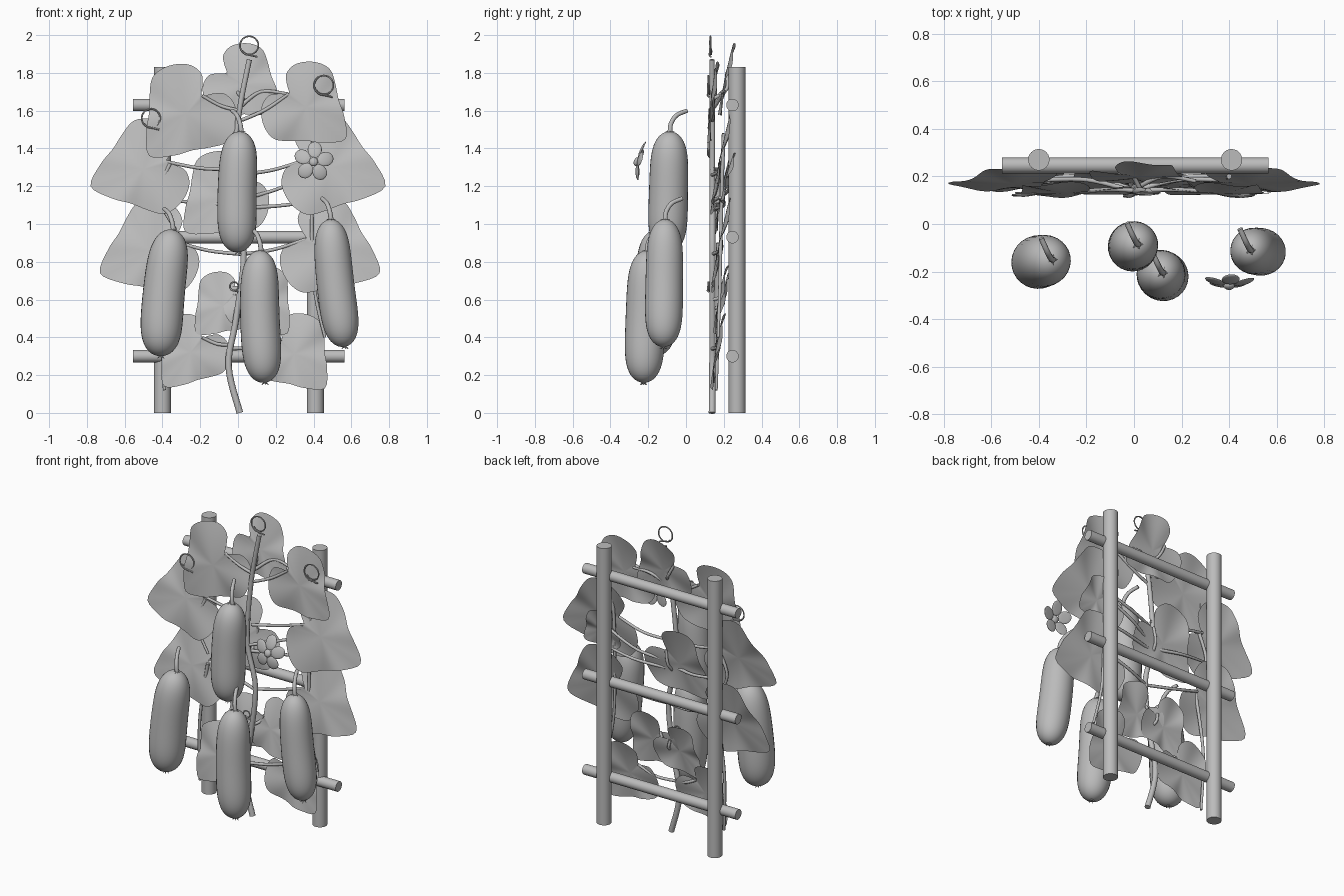
import bpy, bmesh, math
from mathutils import Vector

if "Cube" in bpy.data.objects:
    bpy.data.objects.remove(bpy.data.objects["Cube"])

grey = bpy.data.materials.new("neutral grey")
grey.diffuse_color = (0.5, 0.5, 0.5, 1)
grey.use_nodes = True
grey.node_tree.nodes["Principled BSDF"].inputs["Base Color"].default_value = grey.diffuse_color


def finish(bm, name, angle=50):
    bmesh.ops.recalc_face_normals(bm, faces=bm.faces)
    me = bpy.data.meshes.new(name)
    bm.to_mesh(me)
    bm.free()
    ob = bpy.data.objects.new(name, me)
    bpy.context.collection.objects.link(ob)
    me.materials.append(grey)
    bpy.ops.object.select_all(action='DESELECT')
    ob.select_set(True)
    bpy.context.view_layer.objects.active = ob
    bpy.ops.object.shade_smooth_by_angle(angle=math.radians(angle))
    return ob


def spline(pts, n=6, closed=False):
    """Catmull-Rom curve through the points."""
    p = [Vector(q) for q in pts]
    k = len(p)
    out = []
    for i in range(k if closed else k - 1):
        if closed:
            a, b, c, d = (p[(i + j) % k] for j in (-1, 0, 1, 2))
        else:
            a, b, c, d = p[max(i - 1, 0)], p[i], p[i + 1], p[min(i + 2, k - 1)]
        for s in range(n):
            t = s / n
            out.append(0.5 * (2 * b + (c - a) * t + (2 * a - 5 * b + 4 * c - d) * t * t
                              + (3 * b - a - 3 * c + d) * t ** 3))
    return out if closed else out + [p[-1]]


def sweep(bm, path, radius, sides=10):
    """Capped tube along a path; radius is a function of 0..1."""
    path = [Vector(q) for q in path]
    n = Vector((0.3, 1, 0.2))
    rings = []
    for i, q in enumerate(path):
        t = (path[min(i + 1, len(path) - 1)] - path[max(i - 1, 0)]).normalized()
        n = (n - t * n.dot(t)).normalized()
        b = t.cross(n)
        r = radius(i / (len(path) - 1))
        rings.append([bm.verts.new(q + r * (n * math.cos(a) + b * math.sin(a)))
                      for a in (2 * math.pi * k / sides for k in range(sides))])
    for A, B in zip(rings, rings[1:]):
        for k in range(sides):
            bm.faces.new((A[k], A[(k + 1) % sides], B[(k + 1) % sides], B[k]))
    bm.faces.new(rings[0])
    bm.faces.new(rings[-1])


def tube(name, pts, r, sides=10, end=None, smooth=True):
    bm = bmesh.new()
    end = r if end is None else end
    sweep(bm, spline(pts) if smooth else pts, lambda t: r + (end - r) * t, sides)
    return finish(bm, name)


# Trellis: two posts and three rungs
for x in (-0.40, 0.41):
    tube("trellis_post", [(x, 0.27, 0), (x, 0.27, 1.83)], 0.045, 24, smooth=False)
for z in (0.30, 0.93, 1.63):
    tube("trellis_rung", [(-0.555, 0.246, z), (0.565, 0.246, z)], 0.033, 20, smooth=False)

# Main vine
tube("main_vine", [(0.01, 0.138, 0), (-0.05, 0.14, 0.25), (-0.01, 0.14, 0.5), (0.03, 0.14, 0.85),
                   (-0.03, 0.14, 1.15), (0.0, 0.14, 1.55), (0.06, 0.138, 1.87)], 0.018, 12, 0.014)

# Leaf: half outline (along tip axis, across), mirrored
HALF = [(-.1, .08), (-.2, .19), (-.19, .36), (-.07, .51), (.09, .6), (.25, .61),
        (.42, .5), (.59, .36), (.79, .23)]
OUTLINE = [(0, 0, 0)] + [(u, v, 0) for u, v in HALF] + [(1, 0, 0)] + [(u, -v, 0) for u, v in HALF[::-1]]
RINGS = 6


def leaf(notch, tip, y, lean):
    a, axis = Vector(notch), Vector(tip) - Vector(notch)
    side = Vector((-axis.y, axis.x))
    mid = a + axis * 0.35
    bm = bmesh.new()

    def place(u, v, f, ang):
        p = a + axis * u + side * v
        ripple = 0.010 * f * f * math.cos(5 * ang) - 0.008 * (1 - f * f)
        return bm.verts.new((p.x, y + lean * (p.y - mid.y) + ripple + 0.015 * abs(v) * f, p.y))

    edge = spline(OUTLINE, 4, True)
    c = Vector((0.3, 0, 0))
    centre = place(c.x, 0, 0, 0)
    rings = []
    for j in range(1, RINGS + 1):
        f = j / RINGS
        rings.append([])
        for e in edge:
            d = e - c
            q = c + d * f
            rings[-1].append(place(q.x, q.y, f, math.atan2(d.y, d.x)))
    m = len(edge)
    for k in range(m):
        bm.faces.new((centre, rings[0][k], rings[0][(k + 1) % m]))
        for A, B in zip(rings, rings[1:]):
            bm.faces.new((A[k], B[k], B[(k + 1) % m], A[(k + 1) % m]))
    finish(bm, "leaf", 60)


# Leaves with stalks: notch (x, z), tip (x, z), depth, lean, stalk start on the vine (x, z)
LEAVES = [
    ((-.19, 1.68), (-.47, 1.36), .135, .10, (.01, 1.60)),
    ((.27, 1.69), (.57, 1.45), .135, .10, (.02, 1.55)),
    ((-.06, 1.80), (.22, 1.60), .205, .20, (.03, 1.66)),
    ((-.38, 1.33), (-.78, 1.2), .175, .20, (-.01, 1.29)),
    ((.36, 1.34), (.78, 1.2), .175, .20, (0, 1.26)),
    ((-.34, .91), (-.73, .74), .175, .20, (.02, .84)),
    ((.36, .92), (.75, .74), .175, .20, (.02, .84)),
    ((-.19, .40), (-.39, .14), .16, .16, (-.03, .36)),
    ((.23, .39), (.46, .13), .16, .16, (-.03, .34)),
    ((-.02, .63), (-.22, .42), .185, .20, (0, .55)),
    ((.06, .66), (.26, .42), .175, .18, (.01, .60)),
    ((.01, 1.22), (-.28, .96), .185, .20, (-.02, 1.06)),
    ((.41, 1.27), (.60, 1.14), .215, .25, (-.02, 1.12)),
]
for notch, tip, y, lean, root in LEAVES:
    leaf(notch, tip, y, lean)
    mx, mz = (notch[0] + root[0]) / 2, (notch[1] + root[1]) / 2
    tube("leaf_stalk", [(root[0], .14, root[1]), (mx, y + .01, mz - .015),
                        (notch[0], y + lean * .05, notch[1])], 0.010, 8, 0.009)

# Side shoots wandering across the trellis
SHOOTS = [
    [(-.02, .15, 1.1), (-.2, .2, 1.11), (-.38, .19, 1.13)],
    [(-.02, .15, 1.08), (.25, .2, 1.10), (.52, .18, 1.14)],
    [(-.36, .18, 1.32), (-.42, .17, 1.15), (-.33, .16, .97)],
    [(.40, .2, 1.48), (.39, .19, 1.2), (.40, .18, .7), (.46, .17, .4)],
    [(-.34, .17, .9), (-.4, .17, .5), (-.39, .16, .12)],
    [(.01, .15, 1.62), (.12, .2, 1.7), (.26, .18, 1.69)],
]
for pts in SHOOTS:
    tube("side_shoot", pts, 0.011, 8, 0.008)


# Fruits: swept bodies with a curved stem, calyx star and dried blossom tip
def fruit(top, bottom, r, bow):
    top, bottom = Vector(top), Vector(bottom)
    mid = (top + bottom) / 2 + Vector((bow, 0, 0))
    path = []
    for i in range(33):
        t = (1 - math.cos(math.pi * i / 32)) / 2
        path.append(top * (1 - t) ** 2 + (2 * mid - (top + bottom) / 2) * 2 * t * (1 - t) + bottom * t * t)

    def radius(s):
        t = (1 - math.cos(math.pi * s)) / 2
        return max(0.004, r * (0.95 + 0.07 * t) * (1 - abs(2 * t - 1) ** 4.5) ** 0.5)
    bm = bmesh.new()
    sweep(bm, path, radius, 28)
    finish(bm, "fruit_body", 60)
    tube("fruit_stem", [top + Vector((.004, 0, -.01)), top + Vector((-.004, .005, .04)),
                        top + Vector((-.02, .035, .085)), top + Vector((-.045, .09, .11))], 0.013, 10, 0.011)
    bm = bmesh.new()
    for k in range(5):
        a = 2 * math.pi * k / 5
        d = Vector((math.cos(a), math.sin(a), 0))
        sweep(bm, [top, top + d * .025 + Vector((0, 0, -.002))], lambda t: .007 - .006 * t, 6)
        sweep(bm, [bottom + Vector((0, 0, .006)), bottom + d * .02 + Vector((0, 0, -.012))],
              lambda t: .007 - .006 * t, 6)
    finish(bm, "fruit_calyx")


fruit((.015, -.085, 1.49), (.0, -.10, .85), .105, -.012)
fruit((-.345, -.15, .97), (-.41, -.165, .30), .113, -.015)
fruit((.12, -.205, .86), (.142, -.225, .16), .106, -.015)
fruit((.49, -.11, 1.025), (.565, -.12, .35), .101, -.012)

# Five-petalled flower
F = Vector((.40, -.245, 1.33))
bm = bmesh.new()


def blob(loc, scale, turn=0.0):
    vs = bmesh.ops.create_uvsphere(bm, u_segments=14, v_segments=8, radius=1)["verts"]
    for v in vs:
        p = Vector((v.co.x * scale[0], v.co.y * scale[1], v.co.z * scale[2]))
        u, w = p.x, p.z
        p.x, p.z = u * math.cos(turn) - w * math.sin(turn), u * math.sin(turn) + w * math.cos(turn)
        p += loc
        out = math.hypot(p.x, p.z)
        p.y += 0.2 * p.z + 2.0 * out * out - 0.012
        v.co = p + F


for k in range(5):
    a = math.pi / 2 - 0.1 + 2 * math.pi * k / 5
    blob(Vector((math.cos(a), 0, math.sin(a))) * .064, (.044, .007, .038), a)
blob(Vector((0, -.004, 0)), (.024, .016, .024))
finish(bm, "flower", 60)

# Curled tendrils
for x, y, z, r in [(.06, .13, 1.945, .048), (-.46, .125, 1.56, .048), (.455, .12, 1.735, .05),
                   (-.02, .12, .67, .022)]:
    pts = [(x + r * .9, y, z - r * 1.25)]
    for i in range(25):
        a = -math.pi / 2 - 2.3 * math.pi * i / 24
        q = r * (1.05 - .08 * i / 24)
        pts.append((x + q * math.cos(a), y + .012 * (i / 24 - .5), z + q * math.sin(a)))
    tube("tendril", pts, 0.005, 6, 0.004)
